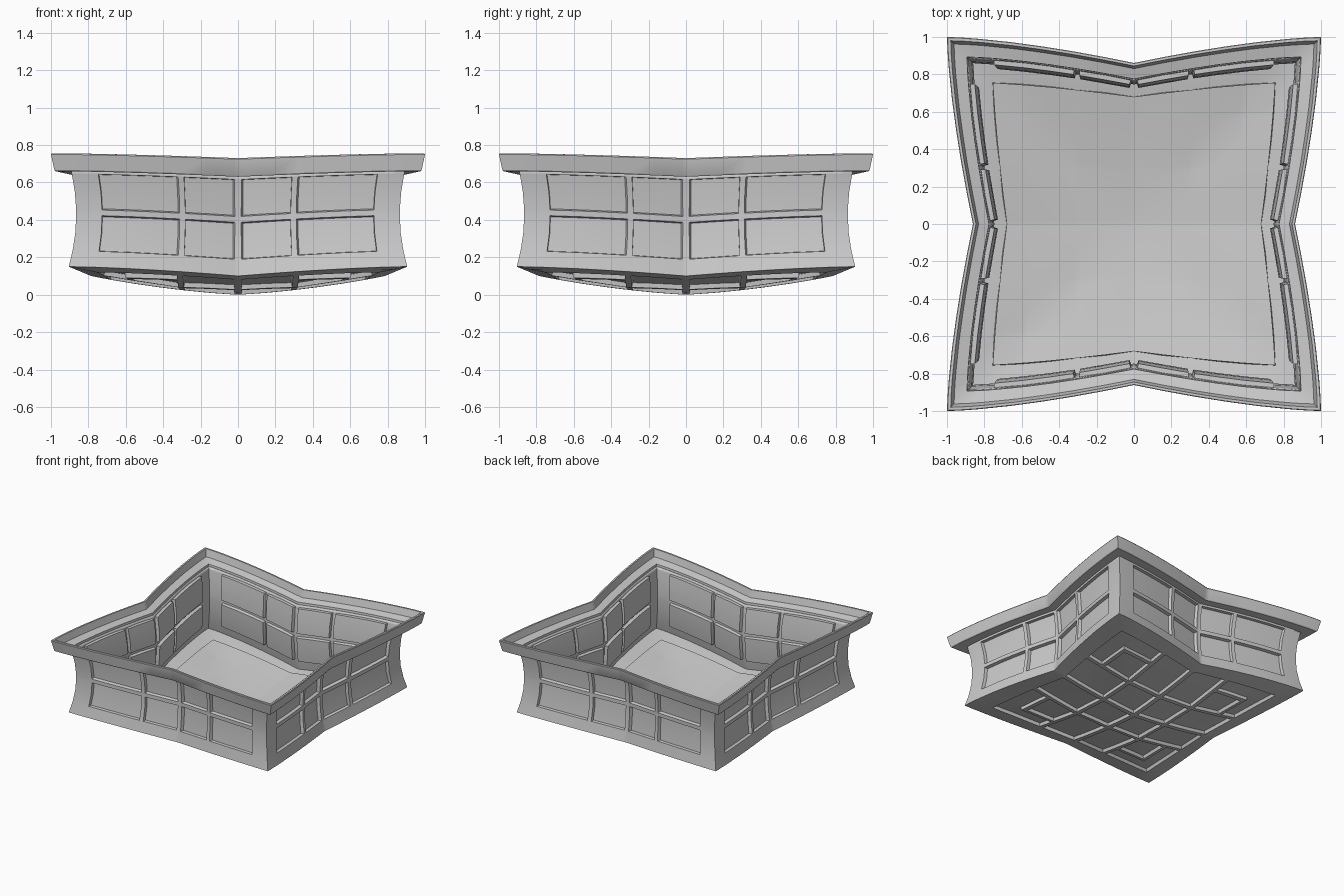
import bpy, bmesh
from mathutils import Vector, Matrix
from math import pi

if "Cube" in bpy.data.objects:
    bpy.data.objects.remove(bpy.data.objects["Cube"])

HALF = [0, .02, .17, .325, .36, .5, .64, .675, .84, .92, 1]
TS = [-t for t in HALF[:0:-1]] + HALF
BASE = .905          # half width of the body at its foot


def g(t):
    return max(0, 1 - abs(t)) ** 1.5


def sag(c):
    return .12 + (c - BASE) * .2


def drop(z):
    return .05 - .04 * (z - .15)


def wall_c(z):
    return .865 + .04 * ((z - .43) / .28) ** 2


# point on side k of the pinched square, half width c, corner height z
def side_point(k, t, c, z):
    p = Vector((c * t, -(c - sag(c) * g(t)), z - drop(z) * g(t)))
    return Matrix.Rotation(k * pi / 2, 3, 'Z') @ p


# bowed floor surface
def floor_point(a, b, lift=0):
    m = max(abs(a), abs(b))
    n = min(abs(a), abs(b)) / m if m else 0
    x = BASE * a - .12 * g(b) * a * abs(a) ** 1.3
    y = BASE * b - .12 * g(a) * b * abs(b) ** 1.3
    return Vector((x, y, m ** 1.3 * (.15 - .05 * g(n)) + lift))


def grid(bm, us, vs, fn, is_panel=lambda u, v: False):
    vt = [[bm.verts.new(fn(u, v)) for v in vs] for u in us]
    panels = []
    for i in range(len(us) - 1):
        for j in range(len(vs) - 1):
            f = bm.faces.new((vt[i][j], vt[i + 1][j], vt[i + 1][j + 1], vt[i][j + 1]))
            if is_panel((us[i] + us[i + 1]) / 2, (vs[j] + vs[j + 1]) / 2):
                panels.append(f)
    return panels


def finish(bm, name):
    me = bpy.data.meshes.new(name)
    bm.to_mesh(me)
    bm.free()
    ob = bpy.data.objects.new(name, me)
    bpy.context.collection.objects.link(ob)
    bpy.ops.object.select_all(action='DESELECT')
    bpy.context.view_layer.objects.active = ob
    ob.select_set(True)
    bpy.ops.object.shade_smooth_by_angle(angle=.5)
    return ob


def wall_panel(t, z):
    t = abs(t)
    return (.02 < t < .325 or .36 < t < .84) and (.235 < z < .425 or .455 < z < .645)


# lattice of the underside: axis ribs, corner squares and connecting ribs
def floor_panel(a, b):
    p, q = sorted((abs(a), abs(b)))
    if q > .84 or p < .02:
        return False
    if .325 < p < .36 or .325 < q < .36:
        return False
    in_square = p > .325 and q < .675
    return not (in_square and q > .64)


# body shell: four walls and floor with recessed panels
bm = bmesh.new()
panels = []
rows = [.15, .235, .33, .425, .455, .55, .645, .667]
for k in range(4):
    panels += grid(bm, TS, rows, lambda t, z: side_point(k, t, wall_c(z), z), wall_panel)
panels += grid(bm, TS, TS, floor_point, floor_panel)
bmesh.ops.remove_doubles(bm, verts=bm.verts, dist=.0015)
panels = [f for f in panels if f.is_valid]
bmesh.ops.recalc_face_normals(bm, faces=bm.faces)
lowest = min(bm.faces, key=lambda f: f.calc_center_median().z)
if lowest.normal.z > 0:
    bmesh.ops.reverse_faces(bm, faces=bm.faces)
bmesh.ops.inset_region(bm, faces=panels, thickness=.005, depth=-.025,
                       use_even_offset=True, use_boundary=True)
body = finish(bm, "tray_body")
mod = body.modifiers.new("thickness", 'SOLIDIFY')
mod.thickness = .007
mod.offset = -1

# smooth inner floor covering the lattice
bm = bmesh.new()
inner = [t for t in TS if abs(t) <= .84]
grid(bm, inner, inner, lambda a, b: floor_point(a, b, .034))
bmesh.ops.recalc_face_normals(bm, faces=bm.faces)
finish(bm, "inner_floor")

# angled rim with raised lip
bm = bmesh.new()
profile = [(.89, .66), (.975, .66), (.982, .667), (1.0, .75), (.996, .756),
           (.98, .756), (.962, .70), (.893, .685), (.89, .66)]
for k in range(4):
    grid(bm, TS, list(range(len(profile))), lambda t, i: side_point(k, t, *profile[i]))
bmesh.ops.remove_doubles(bm, verts=bm.verts, dist=.0005)
bmesh.ops.recalc_face_normals(bm, faces=bm.faces)
finish(bm, "rim")
